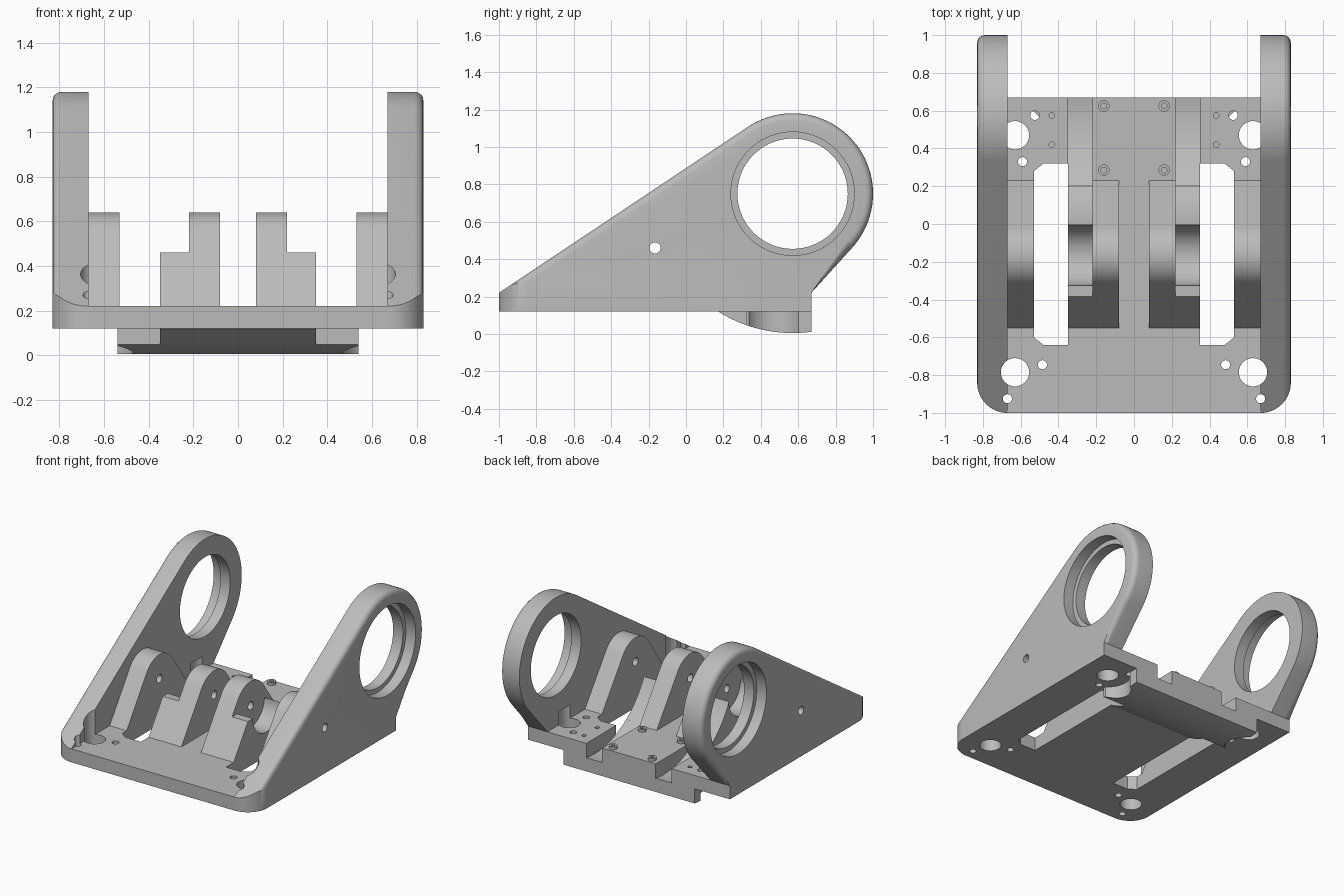
import bpy, bmesh
from math import pi, sin, cos, atan2, acos, asin, hypot, radians

old = bpy.data.objects.get("Cube")
if old:
    bpy.data.objects.remove(old, do_unlink=True)

# Single flat grey
grey = bpy.data.materials.new("plain_grey")
grey.use_nodes = True
colour = (0.5, 0.5, 0.5, 1)
grey.diffuse_color = colour
grey.node_tree.nodes["Principled BSDF"].inputs["Base Color"].default_value = colour

PIVOT = (-0.165, 0.46)   # pin axis (y, z)
RING = (0.57, 0.75)      # bearing axis (y, z)
FLOOR, TOP = 0.12, 0.22  # base plate underside and top
BACK = 0.67


def arc(c, r, a, b, n=32):
    return [(c[0] + r * cos(a + (b - a) * i / n), c[1] + r * sin(a + (b - a) * i / n))
            for i in range(n + 1)]


def circle(c, r, n=48):
    return arc(c, r, 0, 2 * pi, n)[:-1]


def tangent_arc(c, r, front, back, n=40):
    """Arc over the top of a circle, tangent to lines from two foot points."""
    def angle(p, side):
        dy, dz = p[0] - c[0], p[1] - c[1]
        return atan2(dz, dy) + side * acos(r / hypot(dy, dz))
    return arc(c, r, angle(back, 1), angle(front, -1) % (2 * pi), n)


def prism(name, pts, a, b, axis="x"):
    """Extrude a profile from a to b: (y, z) along x, or (x, y) along z."""
    bm = bmesh.new()
    def place(p, t):
        return (t, p[0], p[1]) if axis == "x" else (p[0], p[1], t)
    lower = [bm.verts.new(place(p, a)) for p in pts]
    upper = [bm.verts.new(place(p, b)) for p in pts]
    bm.faces.new(lower)
    bm.faces.new(upper)
    n = len(pts)
    for i in range(n):
        j = (i + 1) % n
        bm.faces.new((lower[i], lower[j], upper[j], upper[i]))
    bmesh.ops.recalc_face_normals(bm, faces=bm.faces)
    mesh = bpy.data.meshes.new(name)
    bm.to_mesh(mesh)
    bm.free()
    mesh.materials.append(grey)
    obj = bpy.data.objects.new(name, mesh)
    bpy.context.scene.collection.objects.link(obj)
    return obj


def cut(obj, pts, a, b, axis="x", mode="DIFFERENCE"):
    cutter = prism("cutter", pts, a, b, axis)
    cutter.hide_render = True
    mod = obj.modifiers.new("cut", "BOOLEAN")
    mod.operation, mod.solver, mod.object = mode, "EXACT", cutter
    bpy.context.view_layer.update()
    result = obj.evaluated_get(bpy.context.evaluated_depsgraph_get())
    mesh = bpy.data.meshes.new_from_object(result)
    obj.modifiers.clear()
    obj.data = mesh
    bpy.data.objects.remove(cutter, do_unlink=True)


def bevel_outer(obj, x, width):
    """Round the outer rim of an arm, leaving its foot square."""
    bm = bmesh.new()
    bm.from_mesh(obj.data)
    rim = [e for e in bm.edges
           if all(abs(v.co.x - x) < 1e-4 and v.co.z > TOP - 0.01 for v in e.verts)]
    bmesh.ops.bevel(bm, geom=rim, offset=width, segments=5, profile=0.5, affect="EDGES")
    bm.to_mesh(obj.data)
    bm.free()


def finish(obj):
    obj.data.shade_smooth()
    obj.data.set_sharp_from_angle(angle=radians(30))


parts = []

# Base plate and the curved belly beneath it
plate = prism("base_plate", [(-1, FLOOR), (BACK, FLOOR), (BACK, TOP), (-1, TOP)], -0.67, 0.67)


def belly_profile(front):
    r = 0.745
    start = pi + acos((RING[0] - front) / r)
    end = 2 * pi - acos((BACK - RING[0]) / r)
    return arc(RING, r, start, end, 24) + [(BACK, FLOOR), (front, FLOOR)]


belly = prism("belly", belly_profile(0.175), -0.35, 0.35)
parts += [plate, belly]

lug_front, lug_back = (-0.55, TOP), (0.23, TOP)
lug_profile = [lug_front, lug_back] + tangent_arc(PIVOT, 0.18, lug_front, lug_back)
arm_front, arm_back = (-1, TOP), (BACK, TOP)
arm_profile = ([(-1, FLOOR), (BACK, FLOOR), arm_back]
               + tangent_arc(RING, 0.43, arm_front, arm_back, 64) + [arm_front])

# Saddle: front slope, pin trough, then a concave back
CH = 0.645
saddle_profile = ([lug_front, (-0.384, 0.46)] + arc(PIVOT, 0.16, pi, 2 * pi)
                  + arc(RING, CH, pi + asin((RING[1] - 0.46) / CH),
                        pi + asin((RING[1] - TOP) / CH), 20))

for s, side in ((-1, "right"), (1, "left")):
    # Side arm with bearing ring, counterbore and pin hole
    arm = prism(side + "_arm", arm_profile, s * 0.67, s * 0.83)
    bevel_outer(arm, s * 0.83, 0.04)
    corner = arc((0.67, -0.84), 0.1603, -pi / 2, 0, 16)
    foot = [(0.6, -1.0003)] + corner + [(0.8303, 1.1), (0.6, 1.1)]
    cut(arm, [(s * x, y) for x, y in foot], 0, 2, "z", "INTERSECT")
    cut(arm, circle(RING, 0.295, 72), s * 0.6, s * 0.9)
    cut(arm, circle(RING, 0.33, 72), s * 0.75, s * 0.9)
    cut(arm, circle(PIVOT, 0.03, 24), s * 0.6, s * 0.9)

    # Hinge lugs and saddle
    for label, a, b in (("outer", 0.53, 0.67), ("inner", 0.08, 0.22)):
        lug = prism(f"{side}_{label}_lug", lug_profile, s * a, s * b)
        cut(lug, circle(PIVOT, 0.03, 24), s * (a - 0.02), s * (b + 0.02))
        parts.append(lug)
    saddle = prism(side + "_saddle", saddle_profile, s * 0.22, s * 0.35)

    # Outer belly, scooped around the rear mounting hole
    wing = prism(side + "_belly_wing", belly_profile(0.32), s * 0.35, s * 0.54)
    cut(wing, circle((s * 0.63, 0.47), 0.16), -0.1, 0.2, "z")

    # Window and curved rear channel
    window = [(0.35, -0.64), (0.48, -0.64), (0.53, -0.6),
              (0.53, 0.28), (0.48, 0.32), (0.35, 0.32)]
    cut(plate, [(s * x, y) for x, y in window], -0.1, 0.5, "z")
    for body in (plate, belly):
        cut(body, circle(RING, CH, 128), s * 0.22, s * 0.3502)

    # Mounting holes
    for x, y, r, top in ((0.63, 0.47, 0.075, 0.32), (0.63, -0.785, 0.075, 2),
                         (0.67, -0.925, 0.024, 2)):
        for body in (plate, arm):
            cut(body, circle((s * x, y), r, 32), -0.1, top, "z")
    for x, y in ((0.485, -0.745), (0.525, 0.575), (0.59, 0.33)):
        cut(plate, circle((s * x, y), 0.024, 24), -0.1, 0.5, "z")
    for y in (0.575, 0.42):
        cut(plate, circle((s * 0.435, y), 0.015, 16), 0.15, 0.5, "z")

    # Screw bosses
    for y, label in ((0.625, "rear"), (0.285, "front")):
        boss = prism(f"{side}_{label}_screw_boss", circle((s * 0.16, y), 0.03, 24),
                     TOP, TOP + 0.02, "z")
        cut(boss, circle((s * 0.16, y), 0.015, 16), TOP + 0.002, TOP + 0.1, "z")
        parts.append(boss)
    parts += [arm, saddle, wing]

for part in parts:
    finish(part)
